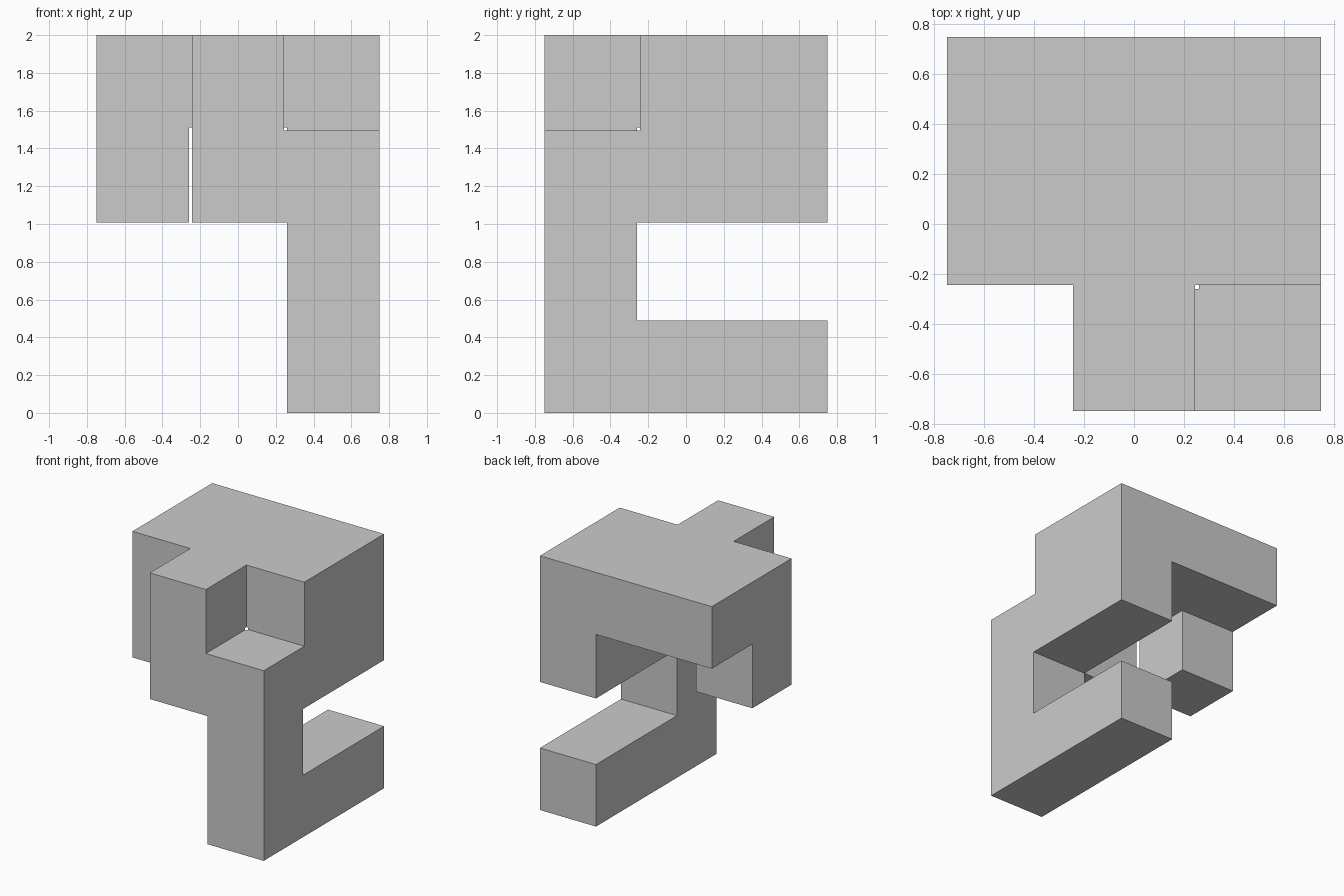
import bpy, bmesh
from itertools import product

if "Cube" in bpy.data.objects:
    bpy.data.objects.remove(bpy.data.objects["Cube"])

CELL, INSET = 0.504, 0.008   # cube pitch, and how far every exposed face is pulled in

# Filled cubes: layers bottom to top, rows front to back, columns left to right
LAYERS = [
    ["..#", "..#", "..#"],
    ["..#", "...", "..."],
    [".##", "#.#", "..#"],
    [".#.", "###", "###"],
]
cubes = {(x, y, z) for z, layer in enumerate(LAYERS)
         for y, row in enumerate(layer)
         for x, c in enumerate(row) if c == "#"}


def fine_filled(cell):
    """Even index = cube core, odd index = thin slab between two cubes.
    Solid only where every cube touching it is filled."""
    spans = [(i // 2,) if i % 2 == 0 else (i // 2, i // 2 + 1) for i in cell]
    return all(c in cubes for c in product(*spans))


def position(i, start):
    """Coordinate of fine grid plane i."""
    k = (i + 1) // 2
    return start + k * CELL + (INSET if i % 2 == 0 else -INSET)


START = (-1.5 * CELL, -1.5 * CELL, -INSET)
solid = {c for c in product(range(5), range(5), range(7)) if fine_filled(c)}

# Skin the solid with its outer faces, then merge the flat regions
bm = bmesh.new()
verts = {}


def vert(p):
    if p not in verts:
        verts[p] = bm.verts.new([position(i, s) for i, s in zip(p, START)])
    return verts[p]


for cell in solid:
    for axis, side in product(range(3), (0, 1)):
        neighbour = list(cell)
        neighbour[axis] += 2 * side - 1
        if tuple(neighbour) in solid:
            continue
        u, v = (axis + 1) % 3, (axis + 2) % 3
        ring = []
        for du, dv in ((0, 0), (1, 0), (1, 1), (0, 1)):
            p = list(cell)
            p[axis] += side
            p[u] += du
            p[v] += dv
            ring.append(vert(tuple(p)))
        bm.faces.new(ring if side else ring[::-1])

bmesh.ops.dissolve_limit(bm, angle_limit=0.01, verts=bm.verts[:], edges=bm.edges[:])
mesh = bpy.data.meshes.new("puzzle_piece")
bm.to_mesh(mesh)
bm.free()
bpy.context.collection.objects.link(bpy.data.objects.new("puzzle_piece", mesh))
